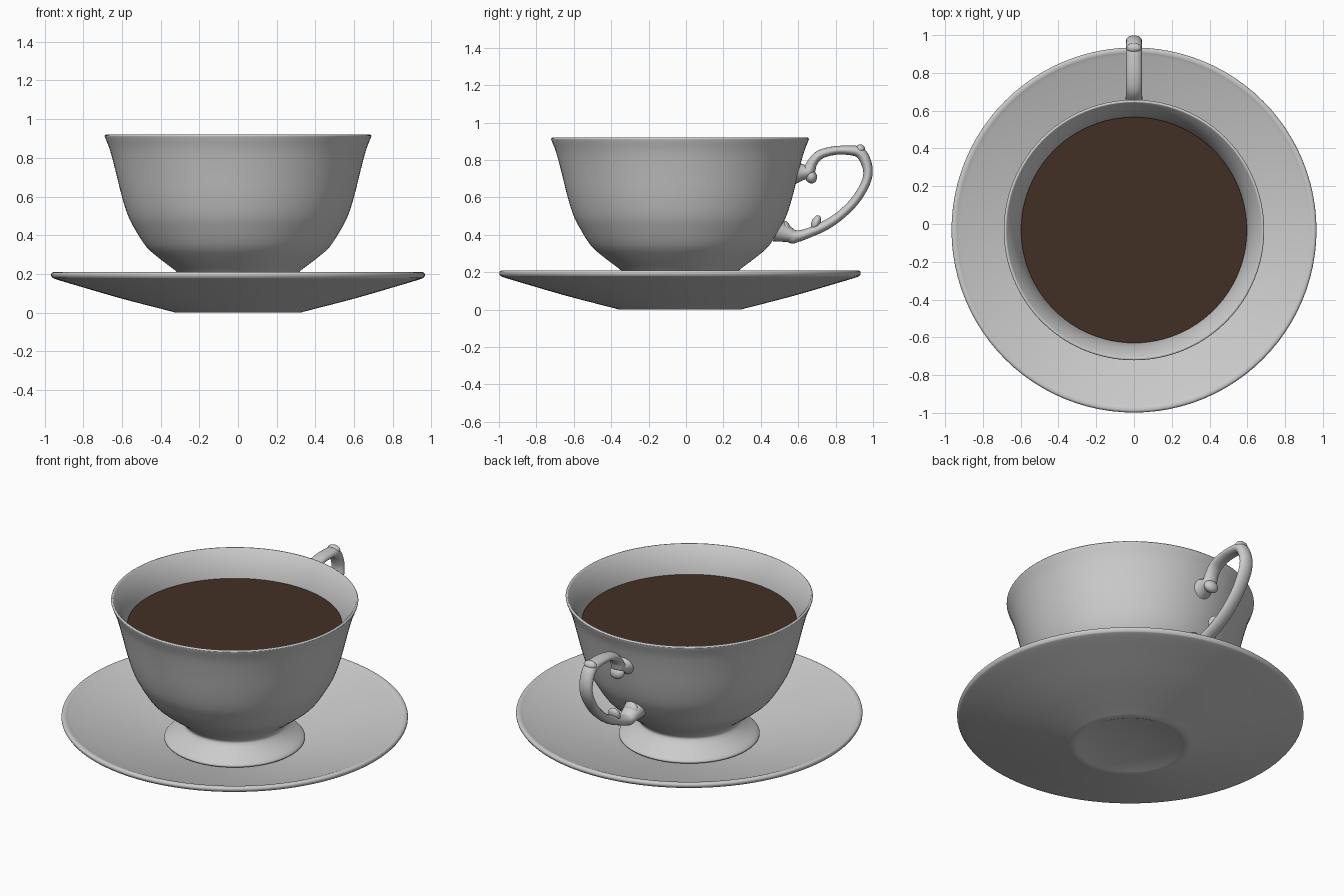
import bpy, bmesh, math
from mathutils import Vector

CY = -0.032  # cup and saucer axis sits slightly forward of the handle


def smooth_path(pts, n=4):
    """Catmull-Rom interpolation through tuples of any length."""
    p = [Vector(pts[0])] + [Vector(q) for q in pts] + [Vector(pts[-1])]
    out = []
    for i in range(1, len(p) - 2):
        a, b, c, d = p[i - 1:i + 3]
        for k in range(n):
            t = k / n
            out.append(0.5 * (2 * b + (c - a) * t + (2 * a - 5 * b + 4 * c - d) * t * t
                              + (3 * b - a - 3 * c + d) * t ** 3))
    return out + [p[-2]]


def finish(bm, name, angle=50):
    bmesh.ops.remove_doubles(bm, verts=bm.verts, dist=0.0002)
    bmesh.ops.recalc_face_normals(bm, faces=bm.faces)
    me = bpy.data.meshes.new(name)
    bm.to_mesh(me)
    bm.free()
    me.shade_smooth()
    me.set_sharp_from_angle(angle=math.radians(angle))
    ob = bpy.data.objects.new(name, me)
    bpy.context.collection.objects.link(ob)
    return ob


def skin_rings(bm, rings):
    rows = [[bm.verts.new(v) for v in r] for r in rings]
    for a, b in zip(rows, rows[1:]):
        for i in range(len(a)):
            j = (i + 1) % len(a)
            bm.faces.new((a[i], a[j], b[j], b[i]))
    return rows


def lathe(name, profile, seg=96):
    bm = bmesh.new()
    rings = [[(r * math.cos(2 * math.pi * i / seg), CY + r * math.sin(2 * math.pi * i / seg), z)
              for i in range(seg)] for r, z in profile]
    rows = skin_rings(bm, rings)
    for row in (rows[0], rows[-1]):
        bm.faces.new(row)
    return finish(bm, name)


# Saucer: shallow recessed base, sloping underside, rolled rim, dished top
lathe("saucer",
      [(0.01, 0.015), (0.27, 0.015), (0.30, 0.002), (0.325, 0.0)]
      + smooth_path([(0.345, 0.006), (0.60, 0.072), (0.80, 0.13), (0.94, 0.172), (0.962, 0.184),
                     (0.966, 0.198), (0.958, 0.208), (0.942, 0.208), (0.92, 0.20), (0.80, 0.163),
                     (0.60, 0.108), (0.42, 0.065), (0.32, 0.05), (0.01, 0.047)]))

# Cup: hollow flared foot, narrow neck, round bowl, thin lip, inner wall
lathe("cup",
      [(0.01, 0.13), (0.22, 0.125), (0.34, 0.07), (0.365, 0.062)]
      + smooth_path([(0.385, 0.062), (0.393, 0.072), (0.38, 0.088), (0.33, 0.12), (0.292, 0.155),
                     (0.288, 0.18), (0.325, 0.218), (0.40, 0.275), (0.474, 0.34), (0.538, 0.44),
                     (0.572, 0.51), (0.603, 0.61), (0.635, 0.74), (0.662, 0.84), (0.687, 0.905),
                     (0.688, 0.916), (0.682, 0.92), (0.672, 0.914), (0.637, 0.86), (0.606, 0.78),
                     (0.568, 0.61), (0.505, 0.44), (0.40, 0.32), (0.25, 0.25), (0.01, 0.235)]))

# Coffee surface
bm = bmesh.new()
bmesh.ops.create_circle(bm, cap_ends=True, segments=96, radius=0.598)
bmesh.ops.translate(bm, verts=bm.verts, vec=(0, CY, 0.768))
for f in bm.faces:
    if f.normal.z < 0:
        f.normal_flip()
coffee = finish(bm, "coffee")
mat = bpy.data.materials.new("coffee_brown")
mat.diffuse_color = (0.055, 0.03, 0.018, 1)
coffee.data.materials.append(mat)

# Handle: swept ellipse, entries are (y, z, in-plane half thickness, half width)
path = smooth_path([
    (0.585, 0.735, 0.065, 0.065), (0.62, 0.735, 0.045, 0.052), (0.655, 0.742, 0.035, 0.045),
    (0.675, 0.785, 0.027, 0.042), (0.715, 0.828, 0.025, 0.042), (0.79, 0.850, 0.023, 0.042),
    (0.87, 0.852, 0.025, 0.042), (0.93, 0.840, 0.030, 0.042), (0.962, 0.79, 0.028, 0.042),
    (0.973, 0.73, 0.025, 0.042), (0.955, 0.665, 0.024, 0.042), (0.90, 0.578, 0.024, 0.040),
    (0.82, 0.500, 0.024, 0.040), (0.74, 0.448, 0.026, 0.040), (0.66, 0.412, 0.026, 0.042),
    (0.59, 0.392, 0.032, 0.048), (0.54, 0.405, 0.045, 0.055), (0.49, 0.425, 0.065, 0.065)])
rings = []
for i, q in enumerate(path):
    a, b = path[max(i - 1, 0)], path[min(i + 1, len(path) - 1)]
    ty, tz = Vector((b[0] - a[0], b[1] - a[1])).normalized()
    ring = []
    for k in range(20):
        u = 2 * math.pi * k / 20
        s = q[2] * math.sin(u)
        ring.append((q[3] * math.cos(u), q[0] - tz * s, q[1] + ty * s))
    rings.append(ring)
bm = bmesh.new()
rows = skin_rings(bm, rings)
for row in (rows[0], rows[-1]):
    bm.faces.new(row)
finish(bm, "handle", 70)

# Scroll ornaments on the handle: (name, y, z, half sizes x/y/z, tilt)
for name, y, z, size, tilt in [
        ("upper_scroll", 0.668, 0.712, (0.045, 0.032, 0.038), 0.3),
        ("thumb_knob", 0.932, 0.858, (0.040, 0.026, 0.026), -0.5),
        ("lower_scroll", 0.695, 0.465, (0.038, 0.024, 0.042), -0.4),
        ("lower_bead", 0.575, 0.388, (0.048, 0.045, 0.034), 0.2),
        ("lower_leaf", 0.535, 0.435, (0.045, 0.024, 0.042), 0.3)]:
    bm = bmesh.new()
    bmesh.ops.create_uvsphere(bm, u_segments=20, v_segments=12, radius=1)
    ob = finish(bm, name)
    ob.location, ob.scale, ob.rotation_euler = (0, y, z), size, (tilt, 0, 0)
